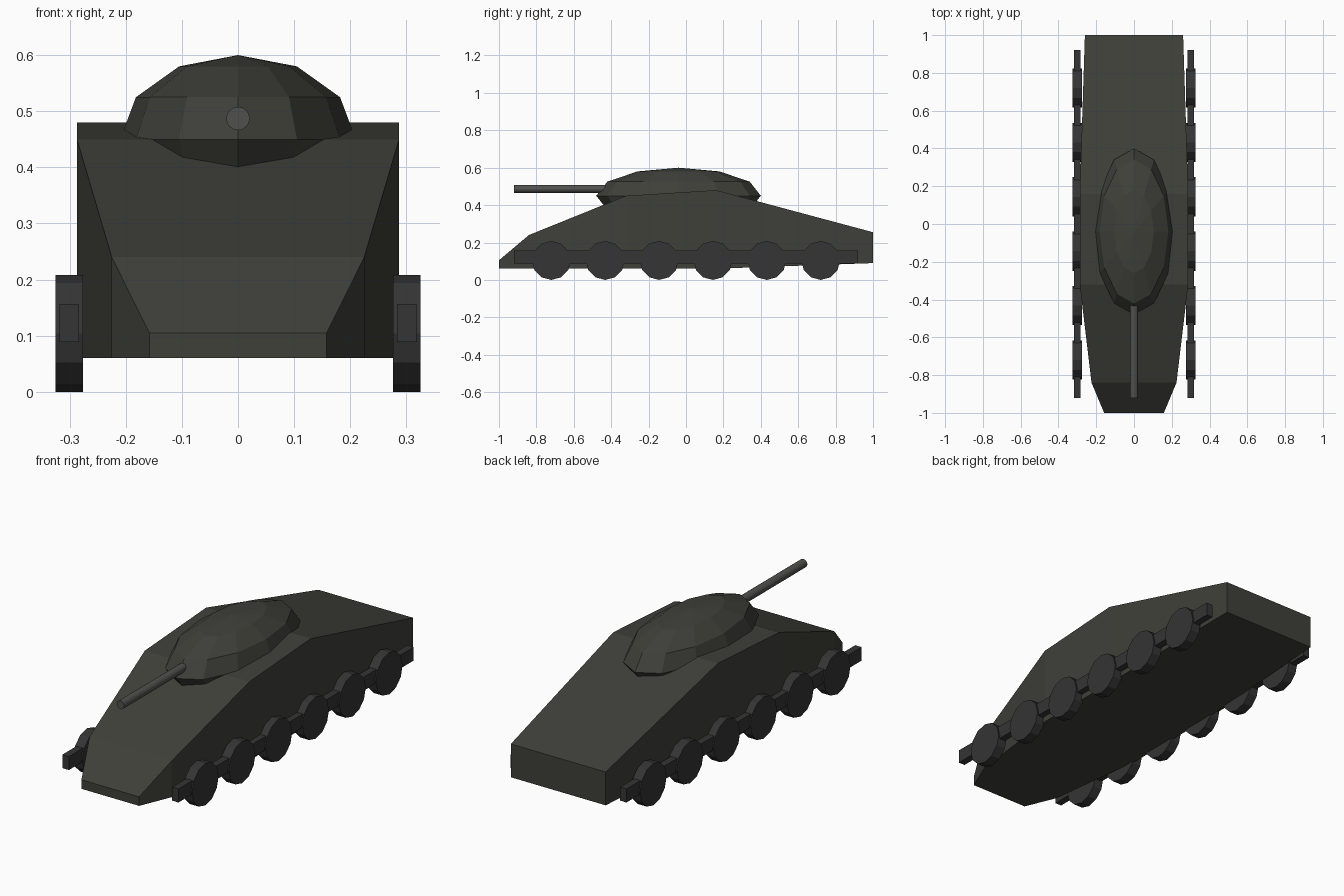
import bpy, bmesh, math
from mathutils import Matrix

if "Cube" in bpy.data.objects:
    bpy.data.objects.remove(bpy.data.objects["Cube"])


def material(name, color):
    m = bpy.data.materials.new(name)
    m.diffuse_color = (*color, 1)
    m.use_nodes = True
    m.node_tree.nodes["Principled BSDF"].inputs["Base Color"].default_value = m.diffuse_color
    return m


HULL = material("dark_olive", (0.05, 0.05, 0.042))
RUNNING = material("dark_grey", (0.035, 0.035, 0.035))
STEEL = material("gun_grey", (0.08, 0.08, 0.078))


def finish(name, bm, mat):
    bmesh.ops.recalc_face_normals(bm, faces=bm.faces)
    mesh = bpy.data.meshes.new(name)
    bm.to_mesh(mesh)
    bm.free()
    mesh.materials.append(mat)
    obj = bpy.data.objects.new(name, mesh)
    bpy.context.collection.objects.link(obj)
    return obj


def cylinder(name, loc, radius, depth, sides, rot, mat):
    bm = bmesh.new()
    bmesh.ops.create_cone(bm, cap_ends=True, segments=sides, radius1=radius,
                          radius2=radius, depth=depth,
                          matrix=Matrix.Translation(loc) @ rot)
    return finish(name, bm, mat)


# Hull: loft of rectangular sections (y, half width, bottom z, top z)
sections = [
    (-1.00, 0.158, 0.06, 0.105),
    (-0.84, 0.225, 0.06, 0.24),
    (-0.32, 0.287, 0.06, 0.45),
    (0.16, 0.287, 0.06, 0.48),
    (1.00, 0.26, 0.09, 0.255),
]
bm = bmesh.new()
rings = [[bm.verts.new(p) for p in
          ((-w, y, lo), (w, y, lo), (w, y, hi), (-w, y, hi))]
         for y, w, lo, hi in sections]
for a, b in zip(rings, rings[1:]):
    for i in range(4):
        j = (i + 1) % 4
        bm.faces.new((a[i], a[j], b[j], b[i]))
bm.faces.new(rings[0])
bm.faces.new(rings[-1])
finish("hull", bm, HULL)

# Turret: stretched low-poly sphere
bm = bmesh.new()
bmesh.ops.create_uvsphere(bm, u_segments=12, v_segments=6, radius=1,
                          matrix=Matrix.Translation((0, -0.04, 0.45))
                          @ Matrix.Diagonal((0.21, 0.44, 0.15, 1)))
finish("turret", bm, HULL)

# Gun barrel
cylinder("gun_barrel", (0, -0.62, 0.487), 0.021, 0.6, 16,
         Matrix.Rotation(math.pi / 2, 4, 'X'), STEEL)

# Running gear on both sides: axle beam and six wheels
for side, label in ((-1, "left"), (1, "right")):
    bm = bmesh.new()
    bmesh.ops.create_cube(bm, size=1,
                          matrix=Matrix.Translation((side * 0.3005, 0, 0.1225))
                          @ Matrix.Diagonal((0.035, 1.84, 0.067, 1)))
    finish(label + "_wheel_beam", bm, RUNNING)
    for k in range(6):
        cylinder(f"{label}_wheel_{k + 1}",
                 (side * 0.3005, -0.72 + 0.288 * k, 0.104), 0.104, 0.049, 12,
                 Matrix.Rotation(math.pi / 2, 4, 'Y'), RUNNING)
